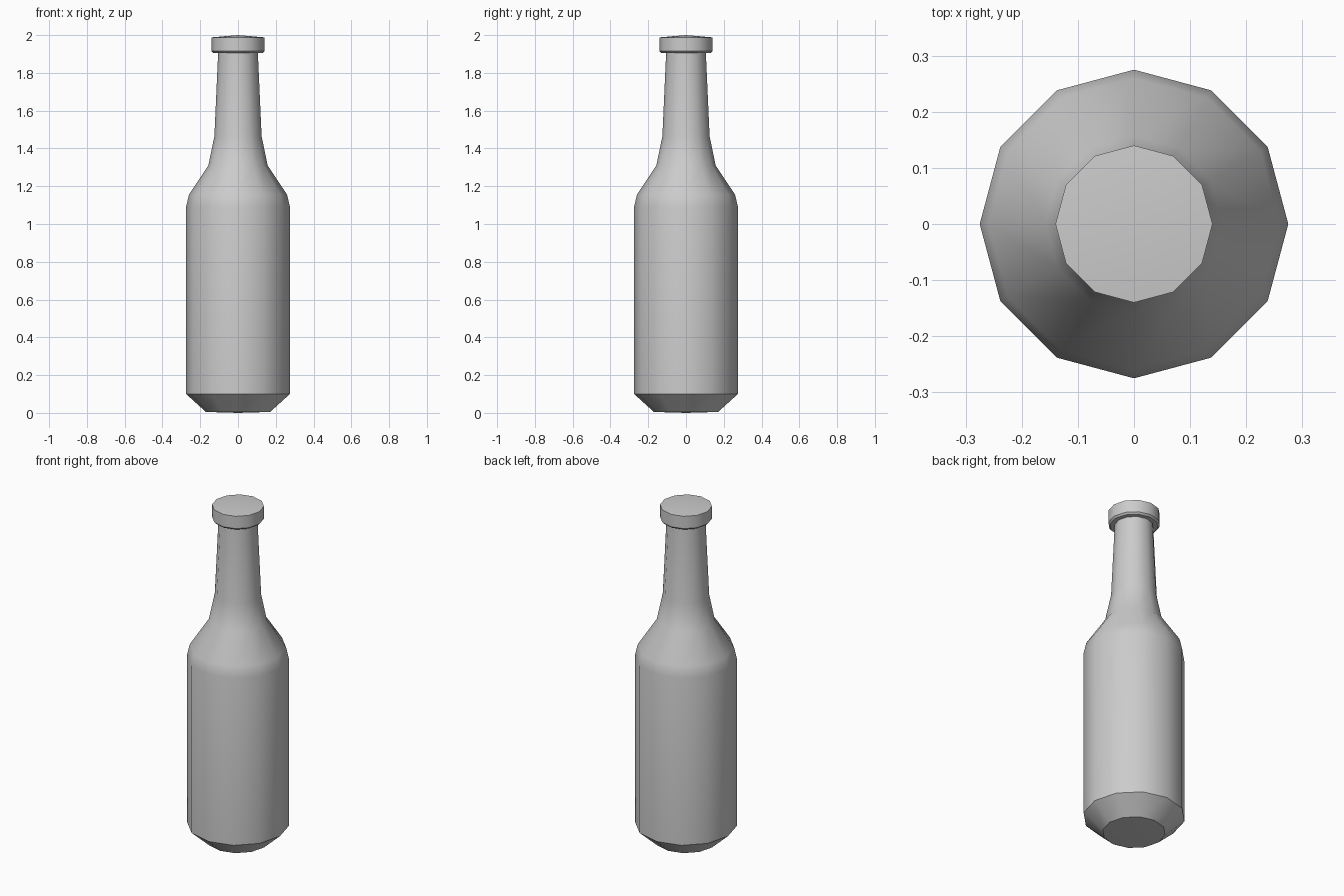
import bpy
import bmesh
import math

cube = bpy.data.objects.get("Cube")
if cube:
    bpy.data.objects.remove(cube, do_unlink=True)

SIDES = 12

grey = bpy.data.materials.new("plain grey")
grey.use_nodes = True
colour = (0.6, 0.6, 0.6, 1)
grey.diffuse_color = colour
grey.node_tree.nodes["Principled BSDF"].inputs["Base Color"].default_value = colour


def lathe(name, profile):
    """Turn a (radius, height) profile around z; zero radius makes a pole."""
    bm = bmesh.new()
    rings = []
    for r, z in profile:
        count = SIDES if r else 1
        rings.append([bm.verts.new((r * math.cos(math.tau * i / SIDES),
                                    r * math.sin(math.tau * i / SIDES), z))
                      for i in range(count)])
    for low, high in zip(rings, rings[1:]):
        for i in range(SIDES):
            j = (i + 1) % SIDES
            corners = [low[i % len(low)], low[j % len(low)],
                       high[j % len(high)], high[i % len(high)]]
            bm.faces.new(list(dict.fromkeys(corners)))
    bmesh.ops.recalc_face_normals(bm, faces=bm.faces)
    mesh = bpy.data.meshes.new(name)
    bm.to_mesh(mesh)
    bm.free()
    mesh.materials.append(grey)
    obj = bpy.data.objects.new(name, mesh)
    bpy.context.collection.objects.link(obj)
    bpy.ops.object.select_all(action='DESELECT')
    obj.select_set(True)
    bpy.context.view_layer.objects.active = obj
    bpy.ops.object.shade_smooth_by_angle(angle=math.radians(40))
    return obj


# Bottle with chamfered base, straight body, sloped shoulder and tapered neck
lathe("bottle_body", [(0, 0), (0.17, 0.005), (0.275, 0.1), (0.275, 1.09),
                      (0.26, 1.155), (0.157, 1.31), (0.125, 1.465),
                      (0.105, 1.91)])

# Flat-sided cap with a faintly domed top
lathe("bottle_cap", [(0.105, 1.905), (0.13, 1.905), (0.14, 1.915),
                     (0.14, 1.988), (0, 2.0)])
